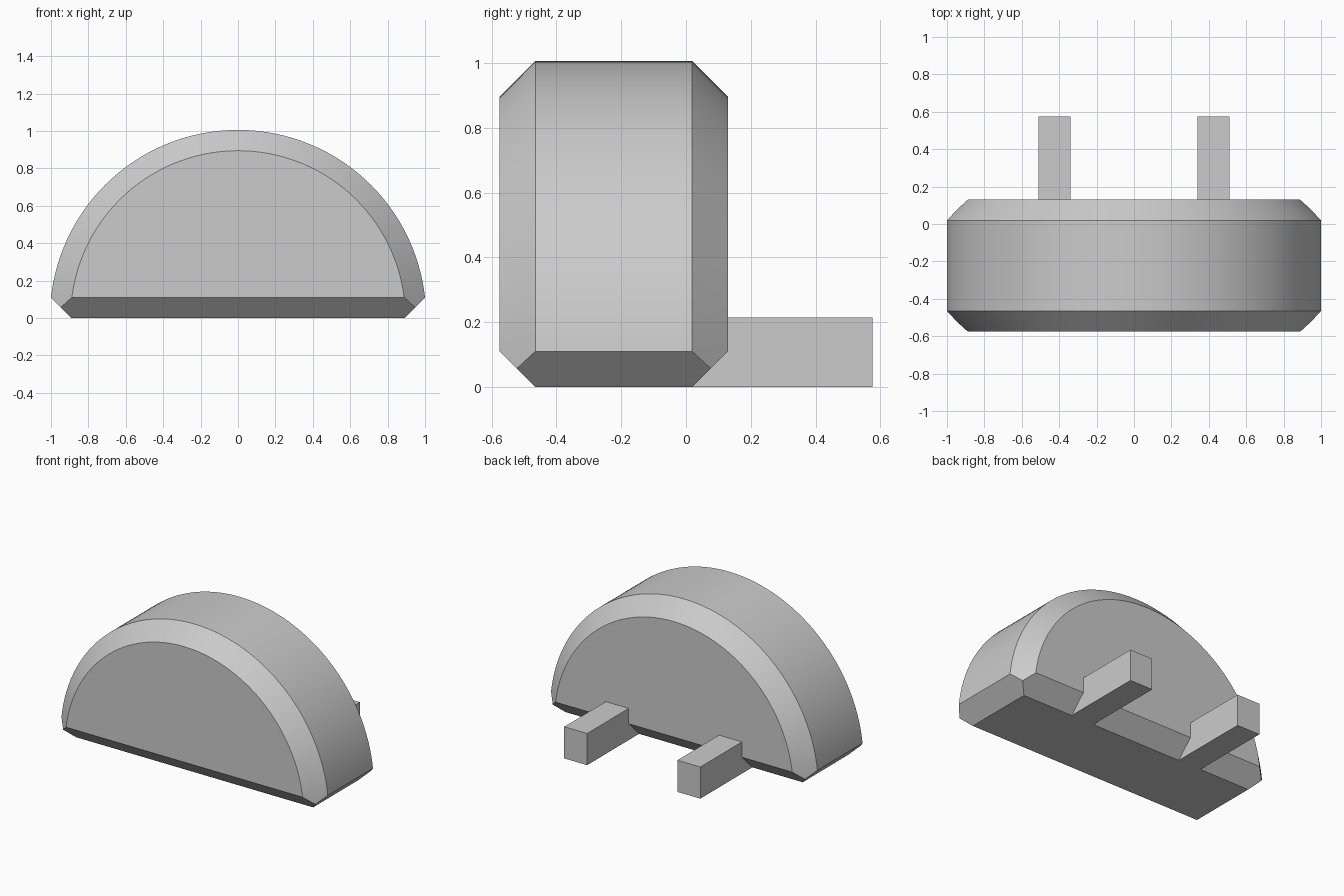
import bpy, bmesh, math
from mathutils import Vector

cube = bpy.data.objects.get("Cube")
if cube:
    bpy.data.objects.remove(cube, do_unlink=True)

grey = bpy.data.materials.new("light_grey")
grey.use_nodes = True
grey.diffuse_color = (0.6, 0.6, 0.6, 1)
grey.node_tree.nodes["Principled BSDF"].inputs["Base Color"].default_value = grey.diffuse_color

RADIUS, CHAMFER = 1.006, 0.111
FRONT, BACK = -0.576, 0.13
INNER = RADIUS - CHAMFER


def finish(name, bm):
    mesh = bpy.data.meshes.new(name)
    bmesh.ops.recalc_face_normals(bm, faces=bm.faces)
    bm.to_mesh(mesh)
    bm.free()
    mesh.materials.append(grey)
    obj = bpy.data.objects.new(name, mesh)
    bpy.context.collection.objects.link(obj)
    return obj


def trim(bm, point, outward):
    """Cut away everything beyond a plane and cap the opening."""
    geom = bm.verts[:] + bm.edges[:] + bm.faces[:]
    cut = bmesh.ops.bisect_plane(bm, geom=geom, plane_co=Vector(point),
                                 plane_no=Vector(outward), clear_outer=True)
    edges = [e for e in cut["geom_cut"] if isinstance(e, bmesh.types.BMEdge)]
    bmesh.ops.contextual_create(bm, geom=edges)


# Half-round body: chamfered disc along y, trimmed flat below
bm = bmesh.new()
rings = []
sides = 128
for y, r in ((FRONT, INNER), (FRONT + CHAMFER, RADIUS),
             (BACK - CHAMFER, RADIUS), (BACK, INNER)):
    angles = [2 * math.pi * i / sides for i in range(sides)]
    rings.append([bm.verts.new((r * math.cos(a), y, r * math.sin(a))) for a in angles])
for a, b in zip(rings, rings[1:]):
    for i in range(sides):
        j = (i + 1) % sides
        bm.faces.new((a[i], a[j], b[j], b[i]))
bm.faces.new(rings[0])
bm.faces.new(rings[-1])

# Flat underside, then its four chamfers
trim(bm, (0, 0, 0), (0, 0, -1))
trim(bm, (0, FRONT, CHAMFER), (0, -1, -1))
trim(bm, (0, BACK, CHAMFER), (0, 1, -1))
for side in (-1, 1):
    trim(bm, (side * 0.89, 0, 0), (side, 0, -1))
body = finish("body", bm)
bpy.context.view_layer.objects.active = body
body.select_set(True)
bpy.ops.object.shade_smooth_by_angle(angle=math.radians(25))
body.select_set(False)

# Two square prongs at the back, flush with the underside
prong_start, prong_end = BACK - CHAMFER, 0.576
for side, name in ((1, "left_prong"), (-1, "right_prong")):
    bm = bmesh.new()
    bmesh.ops.create_cube(bm, size=1)
    bmesh.ops.scale(bm, vec=(0.172, prong_end - prong_start, 0.215), verts=bm.verts)
    bmesh.ops.translate(bm, verts=bm.verts,
                        vec=(side * 0.425, (prong_start + prong_end) / 2, 0.1075))
    finish(name, bm)
